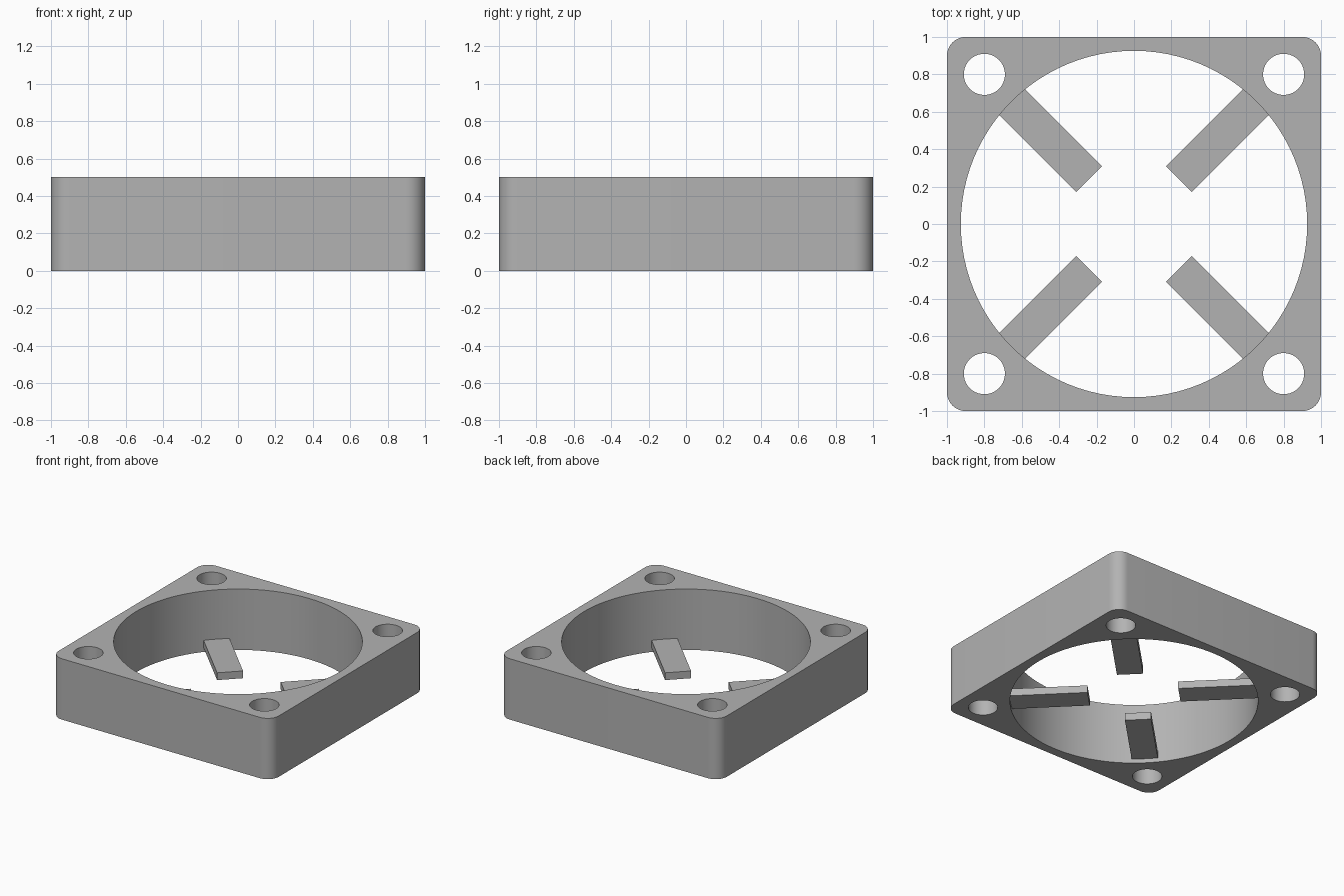
import bpy
import math
from mathutils import Matrix

cube = bpy.data.objects.get("Cube")
if cube:
    bpy.data.objects.remove(cube, do_unlink=True)

HEIGHT = 0.5
BORE_RADIUS = 0.926
HOLE_RADIUS = 0.11
HOLE_OFFSET = 0.8
CORNERS = [(sx, sy) for sx in (-1, 1) for sy in (-1, 1)]

grey = bpy.data.materials.new("plain grey")
grey.use_nodes = True
colour = (0.45, 0.45, 0.45, 1)
grey.diffuse_color = colour
grey.node_tree.nodes["Principled BSDF"].inputs["Base Color"].default_value = colour


def box(name, size, location):
    bpy.ops.mesh.primitive_cube_add(size=1, location=location)
    obj = bpy.context.object
    obj.name = name
    obj.data.transform(Matrix.Diagonal((*size, 1)))
    obj.data.materials.append(grey)
    return obj


def cutter(name, radius, x, y, sides):
    bpy.ops.mesh.primitive_cylinder_add(
        vertices=sides, radius=radius, depth=HEIGHT * 2, location=(x, y, HEIGHT / 2))
    obj = bpy.context.object
    obj.name = name
    obj.hide_render = True
    obj.data.materials.append(grey)
    return obj


def apply_modifier(obj, modifier):
    bpy.context.view_layer.objects.active = obj
    bpy.ops.object.modifier_apply(modifier=modifier.name)


# Square frame with rounded upright edges
frame = box("frame", (2, 2, HEIGHT), (0, 0, HEIGHT / 2))
weights = frame.data.attributes.new("bevel_weight_edge", "FLOAT", "EDGE")
for edge in frame.data.edges:
    a, b = (frame.data.vertices[i].co for i in edge.vertices)
    weights.data[edge.index].value = float(abs(a.z - b.z) > 0.1)
bevel = frame.modifiers.new("rounded corners", "BEVEL")
bevel.limit_method = "WEIGHT"
bevel.width = 0.1
bevel.segments = 10
apply_modifier(frame, bevel)

# Central bore and corner screw holes
cutters = [cutter("bore_cutter", BORE_RADIUS, 0, 0, 96)]
for sx, sy in CORNERS:
    cutters.append(cutter("screw_hole_cutter", HOLE_RADIUS,
                          sx * HOLE_OFFSET, sy * HOLE_OFFSET, 40))
for tool in cutters:
    cut = frame.modifiers.new("cut", "BOOLEAN")
    cut.operation = "DIFFERENCE"
    cut.solver = "EXACT"
    cut.object = tool
    apply_modifier(frame, cut)
    bpy.data.objects.remove(tool, do_unlink=True)

bpy.ops.object.select_all(action="DESELECT")
frame.select_set(True)
bpy.context.view_layer.objects.active = frame
bpy.ops.object.shade_smooth_by_angle(angle=math.radians(30))

# Four flat diagonal struts reaching inward from the bore wall
INNER, OUTER = 0.34, 0.96
for sx, sy in CORNERS:
    angle = math.atan2(sy, sx)
    middle = (INNER + OUTER) / 2
    side = ("back" if sy > 0 else "front") + ("_left" if sx > 0 else "_right")
    strut = box(side + "_strut", (OUTER - INNER, 0.196, 0.06),
                (middle * math.cos(angle), middle * math.sin(angle), 0.065))
    strut.rotation_euler.z = angle
